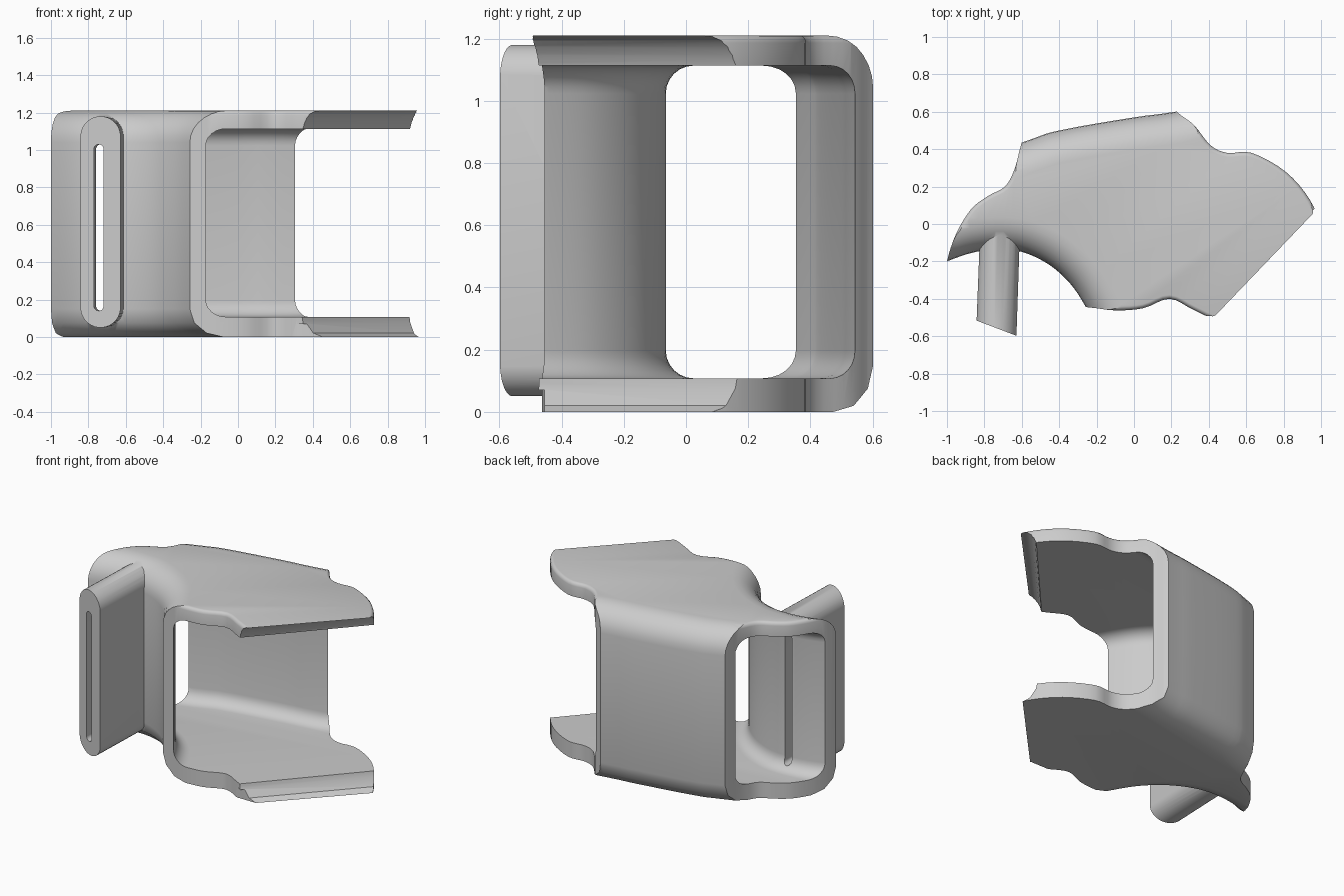
import bpy, bmesh
from mathutils import Vector
from math import sin, cos, pi

if "Cube" in bpy.data.objects:
    bpy.data.objects.remove(bpy.data.objects["Cube"])

HEIGHT, WALL = 1.21, 0.07


def smooth(points, steps=4):
    """Catmull-Rom curve through the points."""
    p = [Vector(q) for q in points]
    p = [2 * p[0] - p[1]] + p + [2 * p[-1] - p[-2]]
    out = []
    for a, b, c, d in zip(p, p[1:], p[2:], p[3:]):
        for i in range(steps):
            t = i / steps
            out.append(0.5 * (2 * b + (c - a) * t + (2 * a - 5 * b + 4 * c - d) * t * t
                              + (3 * b - a - 3 * c + d) * t ** 3))
    return out + [p[-2]]


def shift(line, dist):
    """Move a polyline to its left-hand side."""
    out = []
    for i, p in enumerate(line):
        t = (line[min(i + 1, len(line) - 1)] - line[max(i - 1, 0)]).normalized()
        out.append(p + Vector((-t.y, t.x)) * dist)
    return out


def rounded_levels(z0, z1, bottom, top, bottom_steps, top_steps):
    """Pairs of inset and height that round both rims of a vertical wall."""
    levels = []
    for i in range(bottom_steps + 1):
        a = i / bottom_steps * pi / 2
        levels.append((bottom * (1 - sin(a)), z0 + bottom * (1 - cos(a))))
    for i in range(top_steps + 1):
        a = i / top_steps * pi / 2
        levels.append((top * (1 - cos(a)), z1 - top * (1 - sin(a))))
    return levels


def loft(name, rings):
    """Skin a stack of equal rings of 3D points and cap both ends."""
    bm = bmesh.new()
    loops = [[bm.verts.new(p) for p in ring] for ring in rings]
    bm.faces.new(loops[0])
    bm.faces.new(loops[-1])
    for low, high in zip(loops, loops[1:]):
        for i in range(len(low)):
            j = (i + 1) % len(low)
            bm.faces.new((low[i], low[j], high[j], high[i]))
    bmesh.ops.recalc_face_normals(bm, faces=bm.faces)
    mesh = bpy.data.meshes.new(name)
    bm.to_mesh(mesh)
    bm.free()
    obj = bpy.data.objects.new(name, mesh)
    bpy.context.collection.objects.link(obj)
    return obj


def prism(name, lines, levels):
    """Stack plan lines, each moved inward by the inset of its level."""
    return loft(name, [[(p.x, p.y, z) for line in lines for p in shift(line, inset)]
                       for inset, z in levels])


def stadium(name, x, half, z0, z1, front, slant, back):
    """Upright round-ended bar along y whose front end is slanted across x."""
    rings = [[], []]
    for i in range(32):
        a = (i + 0.5) * pi / 16
        dx, dz = half * cos(a), half * sin(a)
        z = z1 - half + dz if dz > 0 else z0 + half + dz
        rings[0].append((x + dx, front - slant * dx, z))
        rings[1].append((x + dx + 0.02, back, z))
    return loft(name, rings)


def combine(target, tool, operation):
    """Apply a boolean and drop the tool."""
    mod = target.modifiers.new("cut", 'BOOLEAN')
    mod.operation, mod.object, mod.solver = operation, tool, 'EXACT'
    bpy.context.view_layer.update()
    graph = bpy.context.evaluated_depsgraph_get()
    mesh = bpy.data.meshes.new_from_object(target.evaluated_get(graph))
    target.modifiers.clear()
    target.data = mesh
    bpy.data.objects.remove(tool)


# Plan lines of the two walls, running past the ends of the body
front_wall = smooth([(-1.4, -.4), (-1.15, -.27), (-1, -.2), (-.85, -.15), (-.7, -.135),
                     (-.58, -.155), (-.45, -.22), (-.34, -.32), (-.26, -.44), (-.18, -.6),
                     (-.05, -.9)])
back_wall = smooth([(1.5, .82), (.8, .7), (.22, .6), (0, .57), (-.4, .5), (-.6, .435),
                    (-1.4, .15)])

# Plan outline of the plates: left end, then the right-hand lobe
left_end = smooth([(-.57, .54), (-.605, .42), (-.64, .29), (-.69, .2), (-.78, .15),
                   (-.87, .08), (-.95, -.05), (-1, -.2), (-1.01, -.32)])
lobe = smooth([(-.5, -.43), (-.25, -.445), (-.1, -.462), (.05, -.45), (.19, -.4), (.32, -.46),
               (.45, -.515), (.62, -.515), (.78, -.45), (.9, -.34), (.98, -.2), (1, -.03),
               (.94, .13), (.81, .28), (.63, .38), (.5, .38), (.41, .42), (.32, .53),
               (.23, .6), (.16, .7)])

# Body: plates and walls as one rounded sleeve trimmed to the outline
body = prism("holder_body", [left_end, lobe],
             rounded_levels(-0.05, HEIGHT + 0.001, 0.01, 0.025, 1, 3))
sleeve = prism("sleeve", [front_wall, back_wall],
               rounded_levels(0, HEIGHT, 0.15, 0.17, 3, 7))
combine(body, sleeve, 'INTERSECT')

# Strap flap on the front
combine(body, stadium("flap", -.735, .107, .05, 1.18, -.557, .38, 0), 'UNION')

# Hollow inside, open at both ends
cavity = prism("cavity", [shift(front_wall, WALL), shift(back_wall, WALL)],
               rounded_levels(0.108, 1.113, 0.09, 0.09, 6, 6))
combine(body, cavity, 'DIFFERENCE')

# Strap slot through flap and front wall
combine(body, stadium("slot", -.75, .026, .14, 1.03, -.8, 0, 0.05), 'DIFFERENCE')

# Notches in the front rim of the bottom plate
for x0, x1, depth in ((.3, .45, -.455), (.53, .58, -.495), (.68, .735, -.465)):
    box = [(x0, -.7), (x1, -.7), (x1, depth), (x0, depth)]
    combine(body, loft("notch", [[(x, y, z) for x, y in box] for z in (-.05, .07)]),
            'DIFFERENCE')

# Single grey finish
grey = bpy.data.materials.new("plain_grey")
grey.use_nodes = True
colour = (0.6, 0.6, 0.6, 1)
grey.diffuse_color = colour
grey.node_tree.nodes["Principled BSDF"].inputs["Base Color"].default_value = colour
body.data.materials.clear()
body.data.materials.append(grey)
for poly in body.data.polygons:
    poly.material_index = 0

bpy.ops.object.select_all(action='DESELECT')
body.select_set(True)
bpy.context.view_layer.objects.active = body
bpy.ops.object.shade_smooth_by_angle(angle=0.6)
